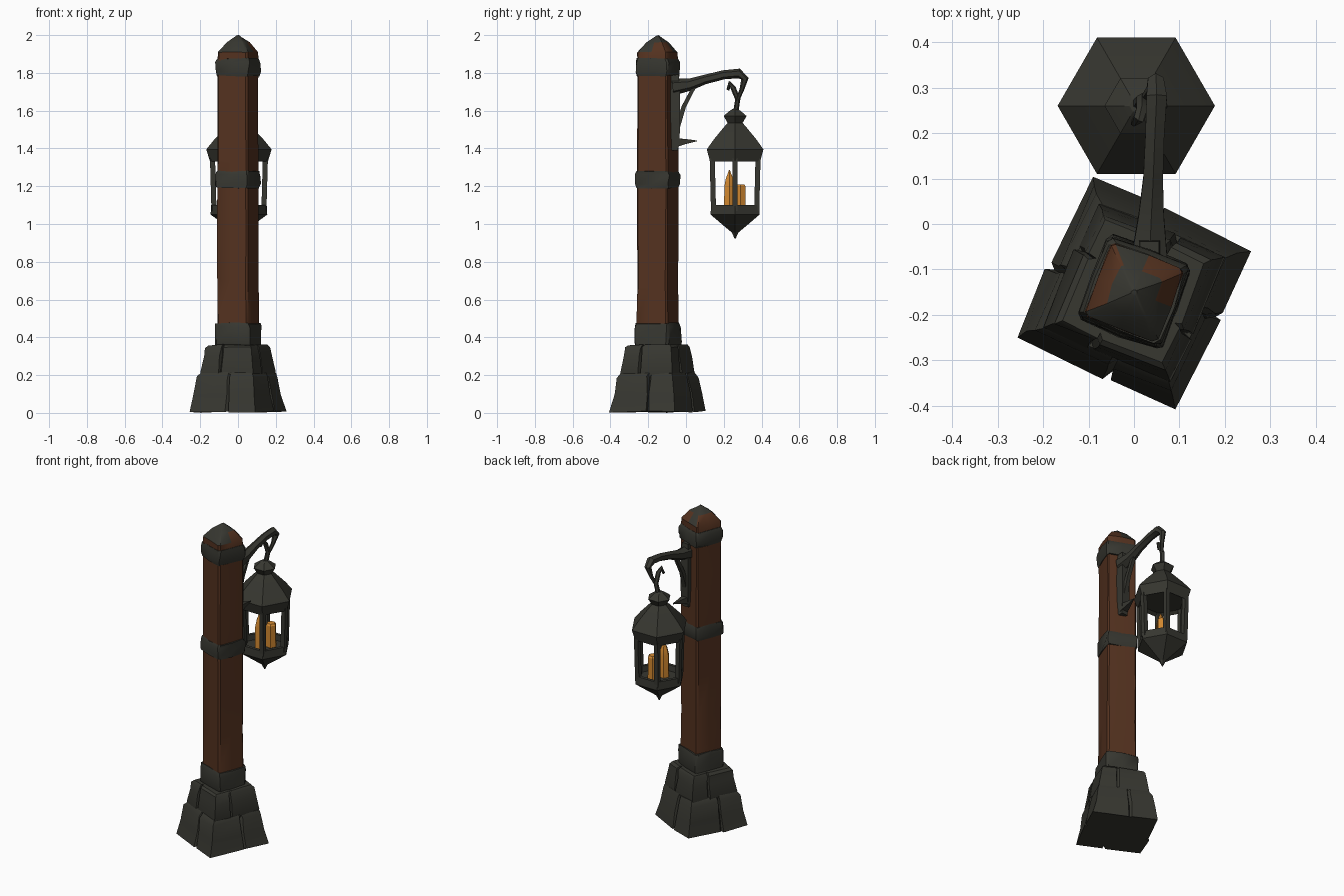
import bpy, bmesh, math, random
from mathutils import Vector, Matrix

random.seed(4)
if "Cube" in bpy.data.objects:
    bpy.data.objects.remove(bpy.data.objects["Cube"], do_unlink=True)


def material(name, rgb):
    m = bpy.data.materials.new(name)
    m.use_nodes = True
    m.diffuse_color = (*rgb, 1)
    bsdf = m.node_tree.nodes["Principled BSDF"]
    bsdf.inputs["Base Color"].default_value = (*rgb, 1)
    bsdf.inputs["Roughness"].default_value = 0.9
    return m


GREY = material("dark grey", (0.038, 0.038, 0.03))
WOOD = material("brown wood", (0.09, 0.032, 0.014))
WAX = material("candle orange", (0.65, 0.25, 0.03))
POST = Vector((0, -0.15, 0))
LAMP = Vector((0.005, 0.26, 0))


def build(name, rings, mats, rule=None, angle=35):
    """Skin a stack of point rings into a closed mesh."""
    bm = bmesh.new()
    loops = [[bm.verts.new(p) for p in ring] for ring in rings]
    n = len(loops[0])
    for low, high in zip(loops, loops[1:]):
        for i in range(n):
            j = (i + 1) % n
            bm.faces.new((low[i], low[j], high[j], high[i]))
    bm.faces.new(loops[0][::-1])
    bm.faces.new(loops[-1])
    bmesh.ops.recalc_face_normals(bm, faces=bm.faces)
    if rule:
        for f in bm.faces:
            f.material_index = rule(f.calc_center_median())
    mesh = bpy.data.meshes.new(name)
    bm.to_mesh(mesh)
    bm.free()
    for m in mats:
        mesh.materials.append(m)
    ob = bpy.data.objects.new(name, mesh)
    bpy.context.collection.objects.link(ob)
    bpy.ops.object.select_all(action="DESELECT")
    ob.select_set(True)
    bpy.context.view_layer.objects.active = ob
    bpy.ops.object.shade_smooth_by_angle(angle=math.radians(angle))
    return ob


def square_ring(half, z, turn, side, wobble=0.0):
    """Square outline; side lists (position, inset) pairs along one edge."""
    pts = []
    for k in range(4):
        rot = Matrix.Rotation(math.radians(turn + 90 * k), 3, "Z")
        for t, inset in side:
            p = rot @ Vector((t * half, -half + inset, 0))
            p += Vector([random.uniform(-wobble, wobble) for _ in range(3)])
            pts.append(p + POST + Vector((0, 0, z)))
    return pts


def square_stack(name, profile, mats, side, turn=-21, wobble=0.0, rule=None):
    rings = [square_ring(h, z, turn, side, wobble) for z, h in profile]
    return build(name, rings, mats, rule)


def turned(name, profile, centre, sides, mat, angle=20):
    """Stack of regular polygons with a corner on +x."""
    rings = [[centre + Vector((r * math.cos(a), r * math.sin(a), z))
              for a in (math.tau * i / sides for i in range(sides))]
             for z, r in profile]
    return build(name, rings, [mat], angle=angle)


def sweep(name, path, mat, sides=6):
    """Tapered rod through (x, y, z, radius) points."""
    pts = [Vector(p[:3]) for p in path]
    rings = []
    for i, p in enumerate(pts):
        tangent = (pts[min(i + 1, len(pts) - 1)] - pts[max(i - 1, 0)]).normalized()
        across = tangent.cross(Vector((1, 0, 0))).normalized()
        other = across.cross(tangent)
        rings.append([p + path[i][3] * (math.cos(a) * other + math.sin(a) * across)
                      for a in (math.tau * (k + 0.5) / sides for k in range(sides))])
    return build(name, rings, [mat])


# Stone footing: two courses, each with a vertical joint per side
def course(joint):
    return [(-0.98, 0), (joint - 0.05, -0.003), (joint, 0.012), (joint + 0.05, -0.003)]


square_stack("footing_lower", [(0.006, 0.193), (0.1, 0.176), (0.19, 0.162), (0.215, 0.15)],
             [GREY], course(0.15), -25, 0.006)
square_stack("footing_upper", [(0.17, 0.145), (0.215, 0.152), (0.3, 0.139), (0.345, 0.132), (0.36, 0.12)],
             [GREY], course(-0.25), -24, 0.004)

# Wooden post with slightly bevelled corners
BEVEL = [(-0.9, 0), (0.0, -0.002), (0.9, 0)]
square_stack("post", [(0.3, 0.088), (0.5, 0.088), (0.7, 0.086), (0.95, 0.087), (1.2, 0.086),
                      (1.35, 0.087), (1.6, 0.085), (1.87, 0.086)], [WOOD], BEVEL, wobble=0.002)

# Iron bands hammered around the post
for band, low, high, half in (("collar_band", 0.355, 0.475, 0.099),
                              ("middle_band", 1.19, 1.28, 0.094),
                              ("top_band", 1.785, 1.875, 0.094)):
    square_stack(band, [(low, half - 0.004), (low + 0.02, half), (high - 0.02, half),
                        (high, half - 0.005)], [GREY], BEVEL, wobble=0.005)


# Pointed cap: bare wood at the rim and on the rear corners, iron above
def cap_colour(c):
    rear_corner = c.y > POST.y - 0.01 and abs(c.x - 0.02) > 0.03
    return 1 if c.z < 1.9 or (rear_corner and c.z < 1.945) else 0


square_stack("post_cap", [(1.85, 0.086), (1.91, 0.085), (1.962, 0.048), (1.998, 0.004)],
             [GREY, WOOD], BEVEL, wobble=0.002, rule=cap_colour)

# Wall plate, arm, brace and spike of the bracket
sweep("bracket_plate", [(0.034, -0.062, 1.39, 0.028), (0.034, -0.058, 1.5, 0.038),
                        (0.034, -0.058, 1.7, 0.038), (0.034, -0.06, 1.79, 0.03)], GREY, 4)
sweep("bracket_spike", [(0.034, -0.06, 1.43, 0.035), (0.04, 0.0, 1.437, 0.018),
                        (0.05, 0.058, 1.44, 0.003)], GREY, 4)
sweep("bracket_brace", [(0.034, -0.05, 1.5, 0.02), (0.036, -0.012, 1.62, 0.016),
                        (0.04, 0.05, 1.74, 0.014)], GREY, 4)
sweep("bracket_arm", [(0.034, -0.07, 1.725, 0.045), (0.038, 0.02, 1.738, 0.032),
                      (0.042, 0.1, 1.765, 0.025), (0.046, 0.2, 1.79, 0.024),
                      (0.05, 0.28, 1.797, 0.026), (0.048, 0.312, 1.77, 0.02),
                      (0.038, 0.295, 1.71, 0.012), (0.022, 0.272, 1.655, 0.01)], GREY)

# Hook joining the arm to the lantern
sweep("lantern_hook", [(0.0, 0.222, 1.71, 0.008), (0.01, 0.232, 1.745, 0.013),
                       (0.018, 0.25, 1.72, 0.014), (0.018, 0.274, 1.66, 0.014),
                       (0.008, 0.262, 1.585, 0.014)], GREY)

# Lantern roof with flared finial, and tray with pointed drop
turned("lantern_roof", [(1.345, 0.13), (1.33, 0.153), (1.395, 0.173), (1.45, 0.128),
                        (1.515, 0.066), (1.535, 0.046), (1.572, 0.07), (1.598, 0.035),
                        (1.61, 0.015)], LAMP, 6, GREY)
turned("lantern_tray", [(0.922, 0.003), (0.955, 0.02), (0.985, 0.062), (1.05, 0.15),
                        (1.1, 0.147), (1.1, 0.125), (1.065, 0.12)], LAMP, 6, GREY)

# Six corner bars
for i in range(6):
    a = math.tau * i / 6
    d = Vector((math.cos(a), math.sin(a), 0))
    top, foot = LAMP + d * 0.14, LAMP + d * 0.132
    sweep(f"lantern_bar_{i + 1}", [(foot.x, foot.y, 1.07, 0.019),
                                   (top.x, top.y, 1.35, 0.019)], GREY, 4)

# Candles with a sloping tip on the tall one
turned("tall_candle", [(1.06, 0.033), (1.2, 0.031), (1.24, 0.022), (1.285, 0.003)],
       LAMP + Vector((-0.012, -0.03, 0)), 6, WAX)
turned("short_candle", [(1.06, 0.033), (1.2, 0.031), (1.21, 0.024)],
       LAMP + Vector((0.025, 0.028, 0)), 6, WAX)
